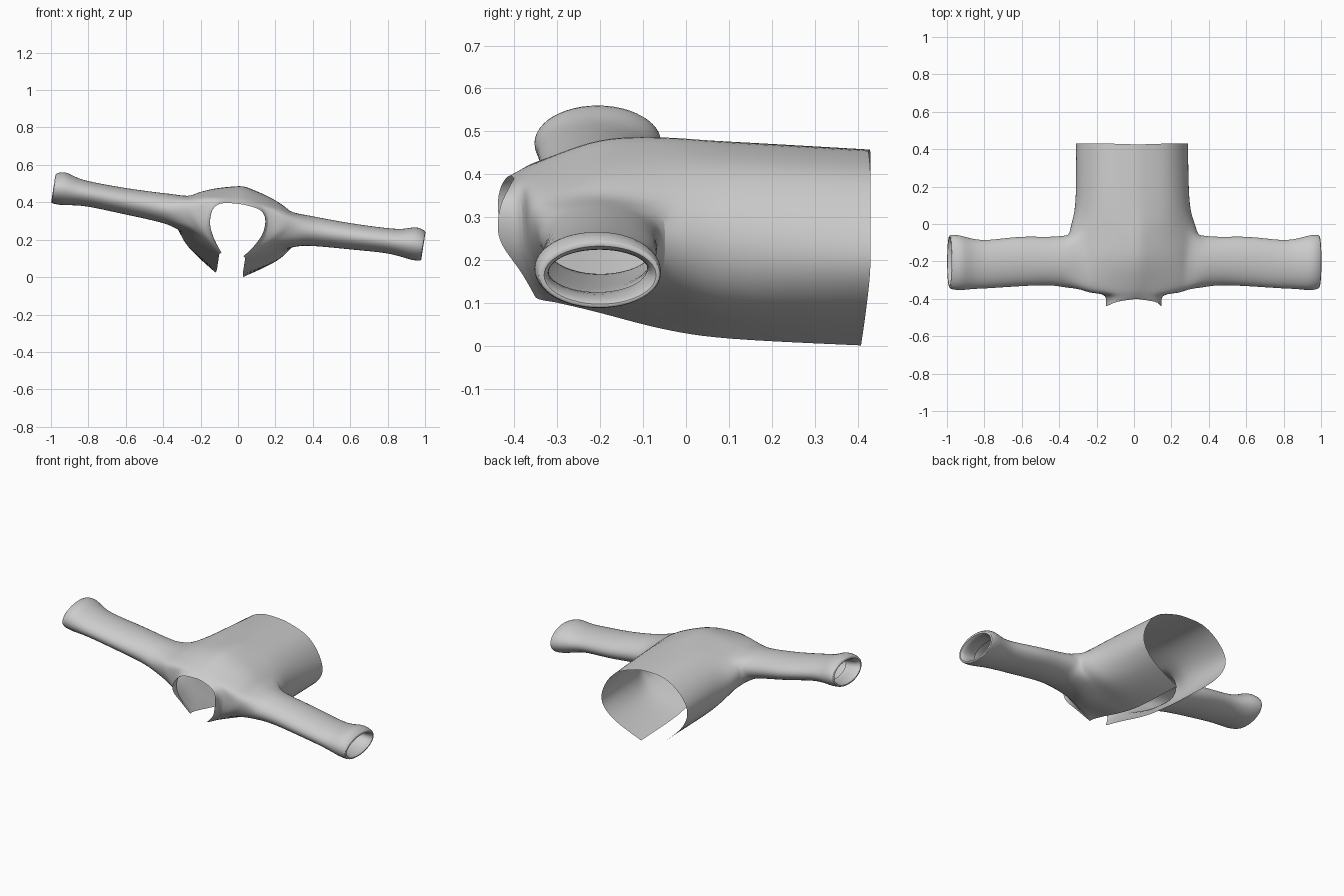
import bpy, bmesh
from math import sin, cos, pi

if "Cube" in bpy.data.objects:
    bpy.data.objects.remove(bpy.data.objects["Cube"])

ROLL, CENTRE_Z = 0.155, 0.309   # the garment lies tilted sideways
STEP = 3                        # subdivisions between control points


def spline(pts, step=STEP):
    """Catmull-Rom through a list of equal-length tuples."""
    out = []
    n = len(pts)
    for i in range(n - 1):
        a, b, c, d = (pts[max(0, min(n - 1, i + k))] for k in (-1, 0, 1, 2))
        for s in range(step):
            t = s / step
            out.append(tuple(0.5 * (2 * q + (r - p) * t + (2 * p - 5 * q + 4 * r - w) * t * t
                                    + (3 * q - p - 3 * r + w) * t ** 3)
                             for p, q, r, w in zip(a, b, c, d)))
    out.append(pts[-1])
    return out


# Half body sections, hem to collar: y values, then (x, z) from centre back to front opening
sections = [
    ((.425, .43, .43, .43, .42, .408),
     [(0, .148), (.16, .12), (.265, .03), (.303, -.08), (.235, -.19), (.075, -.30)]),
    ((.1,) * 6,
     [(0, .168), (.165, .137), (.275, .05), (.308, -.065), (.25, -.18), (.07, -.285)]),
    ((-.055,) * 6,
     [(0, .181), (.165, .138), (.295, .062), (.347, -.01), (.29, -.12), (.07, -.262)]),
    ((-.2,) * 6,
     [(0, .175), (.165, .134), (.275, .08), (.305, 0), (.26, -.115), (.07, -.224)]),
    ((-.335, -.342, -.35, -.348, -.33, -.30),
     [(0, .125), (.15, .10), (.265, .06), (.285, 0), (.21, -.09), (.07, -.2)]),
    ((-.385, -.385, -.38, -.375, -.36, -.335),
     [(0, .096), (.11, .085), (.155, .03), (.155, -.05), (.125, -.12), (.065, -.195)]),
    ((-.40, -.415, -.435, -.435, -.385, -.35),
     [(0, .083), (.10, .072), (.143, .03), (.147, -.04), (.112, -.12), (.06, -.19)]),
]
rows = [spline([(x, y, z) for y, (x, z) in zip(ys, xz)]) for ys, xz in sections]
columns = [spline([r[j] for r in rows]) for j in range(len(rows[0]))]

bm = bmesh.new()
grid = [[bm.verts.new(co) for co in col] for col in columns]   # grid[around][along]

# Body panel, leaving the armhole open
C0, C1, R0, R1 = 2 * STEP, 4 * STEP, 2 * STEP, 4 * STEP
for c in range(len(grid) - 1):
    for r in range(len(grid[0]) - 1):
        if not (C0 <= c < C1 and R0 <= r < R1):
            bm.faces.new((grid[c][r], grid[c][r + 1], grid[c + 1][r + 1], grid[c + 1][r]))

# Armhole loop: starts at the top-rear corner and runs round the opening
ring = ([grid[C0][r] for r in range(R0, R1)] + [grid[c][R1] for c in range(C0, C1)]
        + [grid[C1][r] for r in range(R1, R0, -1)] + [grid[c][R0] for c in range(C1, C0, -1)])

# Sleeve rings (x, y, z, y radius, z radius), flaring at the cuff
sleeve = spline([(.365, -.201, -.003, .141, .083), (.46, -.198, 0, .130, .076),
                 (.62, -.200, .003, .134, .070), (.79, -.215, .010, .130, .067),
                 (.88, -.213, .012, .136, .074), (.95, -.207, .018, .149, .09),
                 (1.0, -.202, .012, .145, .081)], 2)
# Turned-in cuff hem and lining
sleeve += [(1.004, -.2, .010, .131, .069), (.985, -.2, .010, .123, .059),
           (.95, -.203, .010, .117, .052), (.90, -.207, .010, .118, .056)]
n = len(ring)
for x, y, z, ry, rz in sleeve:
    angles = [pi / 4 + 2 * pi * k / n for k in range(n)]
    new = [bm.verts.new((x, y + ry * cos(a), z + rz * sin(a))) for a in angles]
    for k in range(n):
        m = (k + 1) % n
        bm.faces.new((ring[k], ring[m], new[m], new[k]))
    ring = new

bmesh.ops.recalc_face_normals(bm, faces=bm.faces)
mesh = bpy.data.meshes.new("jacket")
bm.to_mesh(mesh)
bm.free()
jacket = bpy.data.objects.new("jacket", mesh)
bpy.context.collection.objects.link(jacket)
jacket.location.z = CENTRE_Z
jacket.rotation_euler.y = ROLL

# Mirror to the other side, then smooth
mirror = jacket.modifiers.new("mirror", 'MIRROR')
mirror.use_clip = True
sub = jacket.modifiers.new("smooth", 'SUBSURF')
sub.levels = sub.render_levels = 1
sub.boundary_smooth = 'PRESERVE_CORNERS'
bpy.context.view_layer.objects.active = jacket
jacket.select_set(True)
bpy.ops.object.shade_smooth_by_angle(angle=0.7)
